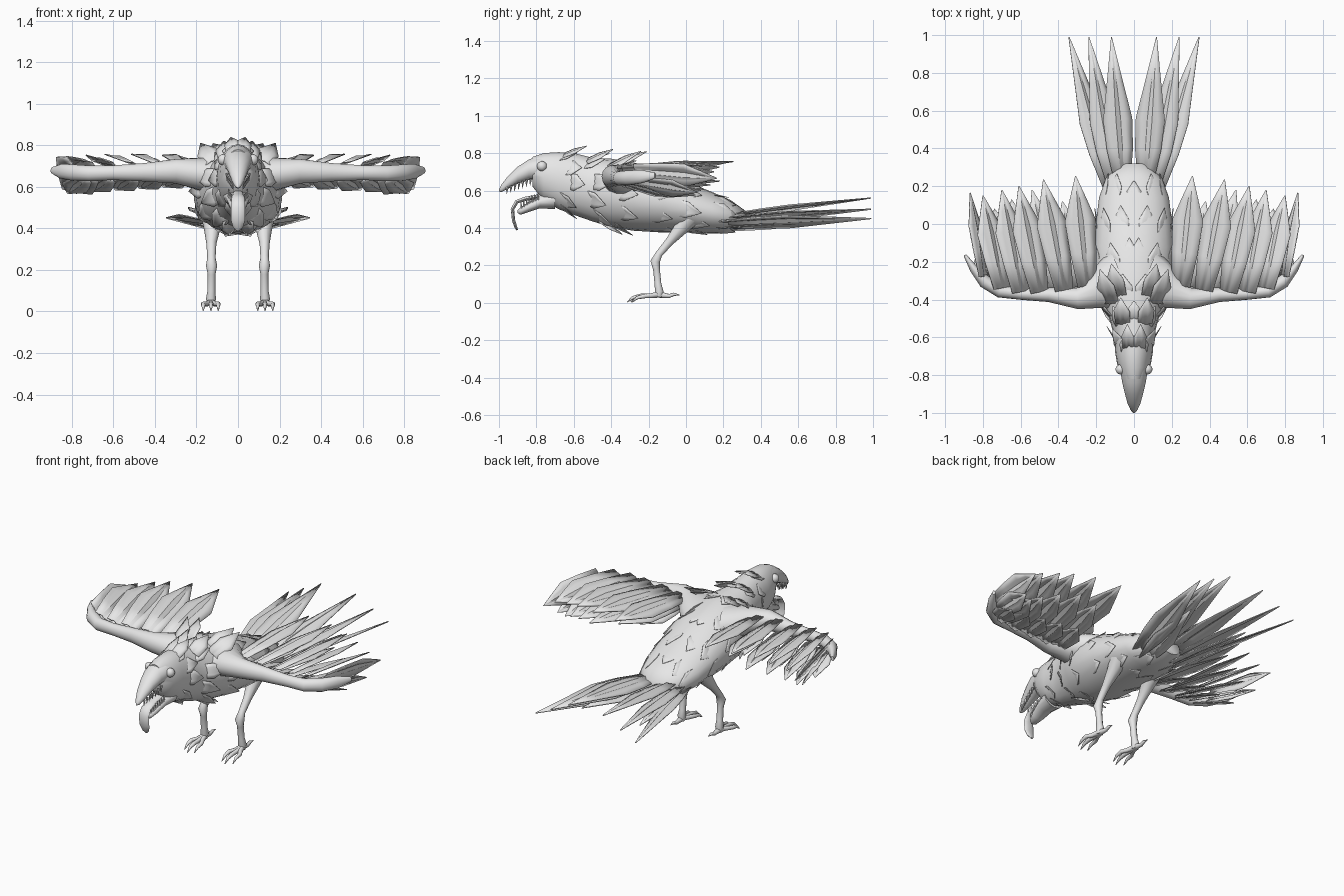
import bpy, bmesh, math, random
from mathutils import Vector as V

if "Cube" in bpy.data.objects:
    bpy.data.objects.remove(bpy.data.objects["Cube"])

random.seed(4)
grey = bpy.data.materials.new("plain grey")
grey.diffuse_color = (0.8, 0.8, 0.8, 1)
grey.use_nodes = True
grey.node_tree.nodes["Principled BSDF"].inputs["Base Color"].default_value = grey.diffuse_color


def finish(name, bm, mirror=False, angle=40, thick=0):
    bmesh.ops.recalc_face_normals(bm, faces=bm.faces)
    me = bpy.data.meshes.new(name)
    bm.to_mesh(me)
    bm.free()
    me.materials.append(grey)
    me.shade_smooth()
    me.set_sharp_from_angle(angle=math.radians(angle))
    ob = bpy.data.objects.new(name, me)
    bpy.context.collection.objects.link(ob)
    if thick:
        mod = ob.modifiers.new("thickness", 'SOLIDIFY')
        mod.thickness = thick
        mod.offset = 0
    if mirror:
        ob.modifiers.new("mirror", 'MIRROR').use_mirror_merge = False
    return ob


def tube(bm, pts, side=(1, 0, 0), axis=None, n=10):
    """Skin elliptical rings; each point is (x, y, z, r_side, r_normal)."""
    cs = [V(p[:3]) for p in pts]
    rings = []
    for i, p in enumerate(pts):
        t = V(axis) if axis else cs[min(i + 1, len(cs) - 1)] - cs[max(i - 1, 0)]
        t.normalize()
        s = V(side)
        s = (s - t * s.dot(t)).normalized()
        nor = s.cross(t)
        ring = []
        for k in range(n):
            a = math.tau * k / n
            ring.append(bm.verts.new(cs[i] + s * p[3] * math.cos(a) + nor * p[-1] * math.sin(a)))
        rings.append(ring)
    for a, b in zip(rings, rings[1:]):
        for k in range(n):
            bm.faces.new((a[k], a[(k + 1) % n], b[(k + 1) % n], b[k]))
    bm.faces.new(rings[0][::-1])
    bm.faces.new(rings[-1])


def profile(rows):
    """(y, top, bottom, half width) rows to ring points."""
    return [(0, y, (t + b) / 2, w, (t - b) / 2) for y, t, b, w in rows]


WING = ((0, .6), (.3, .85), (.6, 1), (.8, .52), (1, .02))
TAIL = ((0, .5), (.25, .9), (.45, 1), (.7, .55), (1, .02))
SCALE = ((0, .9), (.5, 1), (1, .02))


def feather(bm, base, tip, w, side, ridge=0.13, shape=WING):
    """Corrugated leaf blade, widest past the middle."""
    base, tip, s = V(base), V(tip), V(side)
    d = (tip - base).normalized()
    s = (s - d * s.dot(d)).normalized()
    nor = s.cross(d)
    if nor.z < 0:
        nor = -nor
    rows = []
    for t, k in shape:
        c = base.lerp(tip, t)
        rows.append([bm.verts.new(c + s * u * w / 2 * k + nor * h * ridge * w * k)
                     for u, h in ((-1, 0), (-.5, .45), (-.2, .2), (.15, .8), (.5, .3), (1, 0))])
    for a, b in zip(rows, rows[1:]):
        for k in range(5):
            bm.faces.new((a[k], a[k + 1], b[k + 1], b[k]))


# Body, neck and skull in one loft
BODY = [(-.82, .78, .62, .055), (-.76, .80, .545, .086), (-.68, .805, .5, .1), (-.6, .80, .47, .105),
        (-.5, .775, .435, .13), (-.4, .77, .405, .175), (-.28, .75, .385, .205), (-.12, .705, .375, .212),
        (.02, .64, .375, .2), (.14, .592, .37, .185), (.24, .548, .375, .15), (.32, .49, .40, .07)]
bm = bmesh.new()
tube(bm, profile(BODY), axis=(0, 1, 0), n=20)
finish("body", bm, angle=60)

# Hooked upper beak and dropped lower jaw
bm = bmesh.new()
tube(bm, profile([(-.76, .79, .66, .075), (-.84, .768, .655, .062), (-.9, .728, .635, .048),
                  (-.95, .68, .61, .034), (-.985, .635, .592, .018), (-1, .606, .594, .004)]), axis=(0, 1, 0), n=14)
finish("upper_beak", bm, angle=60)
bm = bmesh.new()
tube(bm, profile([(-.7, .61, .5, .07), (-.78, .575, .505, .055), (-.84, .54, .485, .043),
                  (-.885, .51, .47, .026), (-.9, .495, .48, .006)]), axis=(0, 1, 0), n=12)
finish("lower_jaw", bm, angle=60)

# Tongue hanging over the jaw
bm = bmesh.new()
tube(bm, [(0, -.78, .57, .025, .012), (0, -.86, .555, .03, .012), (0, -.905, .54, .032, .011),
          (0, -.928, .5, .034, .01), (0, -.922, .44, .034, .009), (0, -.91, .405, .024, .008),
          (0, -.902, .388, .008, .004)])
finish("tongue", bm, angle=60)

# Teeth along both jaws
bm = bmesh.new()
for i in range(7):
    t = i / 6
    x, y, z = .053 - .03 * t, -.83 - .125 * t, .665 - .045 * t
    tube(bm, [(x, y, z, .008), (x, y - .004, z - .038, .001)], n=5)
    x, y, z = .044 - .026 * t, -.79 - .09 * t, .55 - .045 * t
    tube(bm, [(x, y, z, .007), (x, y - .004, z + .04, .001)], n=5)
finish("teeth", bm, mirror=True)

# Eyes
bm = bmesh.new()
bmesh.ops.create_uvsphere(bm, u_segments=14, v_segments=9, radius=.027)
bmesh.ops.translate(bm, verts=bm.verts, vec=(.071, -.77, .73))
finish("eyes", bm, mirror=True, angle=80)


# Ruffled plumage: sunken blades of which mostly the tips emerge
def on_body(y, a, lift):
    for p, q in zip(BODY, BODY[1:]):
        if y <= q[0]:
            break
    f = (y - p[0]) / (q[0] - p[0])
    top, bot, w = [p[i] + (q[i] - p[i]) * f for i in (1, 2, 3)]
    return V(((w + lift) * math.cos(a), y, (top + bot) / 2 + ((top - bot) / 2 + lift) * math.sin(a)))


bm = bmesh.new()
for row, (y, length, lift) in enumerate([(-.66, .1, .02), (-.53, .12, .03), (-.4, .14, .025),
                                         (-.24, .16, .014), (-.06, .16, .012), (.1, .14, .012)]):
    for k in range(5):
        a = math.radians(-75 + 37 * k + 14 * (row % 2) + random.uniform(-6, 6))
        yy = y + random.uniform(-.03, .03)
        feather(bm, on_body(yy, a, -.022), on_body(yy + length, a, lift + random.uniform(-.006, .008)),
                .09, (-math.sin(a), 0, math.cos(a)), .05, SCALE)
# crest, shoulder tufts and breast tuft
for base, tip, w in [((.03, -.66, .785), (.035, -.53, .838), .07), ((.06, -.53, .755), (.07, -.39, .82), .09),
                     ((.12, -.42, .72), (.18, -.24, .81), .1), ((.08, -.38, .74), (.12, -.21, .808), .1),
                     ((.04, -.46, .44), (.04, -.34, .365), .08)]:
    feather(bm, base, tip, w, (1, 0, -.4), .1, SCALE)
finish("plumage", bm, mirror=True, angle=50, thick=.003)

# Wing arms
bm = bmesh.new()
tube(bm, [(.08, -.31, .64, .17, .1), (.14, -.33, .655, .135, .088), (.2, -.355, .665, .095, .076),
          (.3, -.395, .675, .056, .06), (.45, -.375, .67, .038, .045), (.6, -.37, .668, .031, .036),
          (.71, -.355, .665, .035, .038), (.79, -.305, .668, .035, .04), (.85, -.235, .675, .022, .036),
          (.895, -.165, .68, .008, .015)], side=(0, 1, 0), n=14)
finish("wing_arms", bm, mirror=True, angle=60)

# Two tiers of flight feathers: (base x, base y, tip x, tip y, tip z, roll)
UPPER = [(.25, -.33, .31, .255, .755, 12), (.37, -.35, .48, .235, .755, 16), (.5, -.36, .61, .20, .745, 20),
         (.6, -.36, .70, .18, .725, 26), (.7, -.34, .80, .15, .70, 32), (.8, -.28, .868, .165, .665, 62)]
LOWER = [(.29, -.33, .38, .12, .665, 14), (.41, -.35, .54, .18, .65, 16), (.52, -.35, .65, .13, .63, 20),
         (.62, -.34, .74, .08, .60, 24), (.71, -.32, .80, .05, .575, 30), (.78, -.27, .845, .06, .59, 45)]
for name, tier, z, w in (("upper_wing_feathers", UPPER, .705, .165), ("lower_wing_feathers", LOWER, .645, .15)):
    bm = bmesh.new()
    for bx, by, tx, ty, tz, roll in tier:
        r = math.radians(roll)
        feather(bm, (bx, by, z), (tx, ty, tz), w * (.85 if roll > 40 else 1), (math.cos(r), 0, math.sin(r)))
    finish(name, bm, mirror=True, angle=30, thick=.005)

# Short covert feathers under the arm
bm = bmesh.new()
for i in range(5):
    x = .28 + .115 * i
    feather(bm, (x, -.35 + .02 * max(0, i - 3), .635), (x + .08, -.06 - .01 * i, .60 - .008 * i), .13, (1, 0, .3))
finish("covert_feathers", bm, mirror=True, angle=30, thick=.005)

# Fanned tail
bm = bmesh.new()
for base, tip, w, tilt in [((.06, .2, .46), (.12, .99, .56), .155, .15), ((.1, .19, .44), (.24, .99, .50), .15, .3),
                           ((.125, .18, .42), (.345, .99, .45), .145, .5)]:
    feather(bm, base, tip, w, (1, 0, tilt), shape=TAIL)
feather(bm, (.07, .16, .39), (.2, .74, .425), .13, (1, 0, .2), shape=TAIL)
finish("tail_feathers", bm, mirror=True, angle=30, thick=.006)

# Legs with thigh, knobbly hock and shank
bm = bmesh.new()
tube(bm, [(.12, .02, .46, .06), (.125, -.025, .40, .04), (.128, -.09, .325, .024), (.128, -.145, .26, .02),
          (.127, -.165, .22, .027), (.127, -.158, .18, .019), (.128, -.15, .1, .019), (.13, -.143, .06, .024),
          (.13, -.145, .03, .018)])
finish("legs", bm, mirror=True, angle=60)

# Toes ending in claws
bm = bmesh.new()
for x, y in ((.095, -.265), (.13, -.285), (.167, -.26)):
    tube(bm, [(.13, -.14, .045, .017), ((.13 + x) / 2, -.19, .037, .013), (x, y + .04, .036, .012),
              (x, y, .027, .009), (x, y - .03, .003, .002)], n=8)
tube(bm, [(.13, -.14, .042, .017), (.13, -.09, .036, .011), (.13, -.065, .045, .009), (.13, -.035, .042, .002)], n=8)
finish("toes", bm, mirror=True, angle=60)
